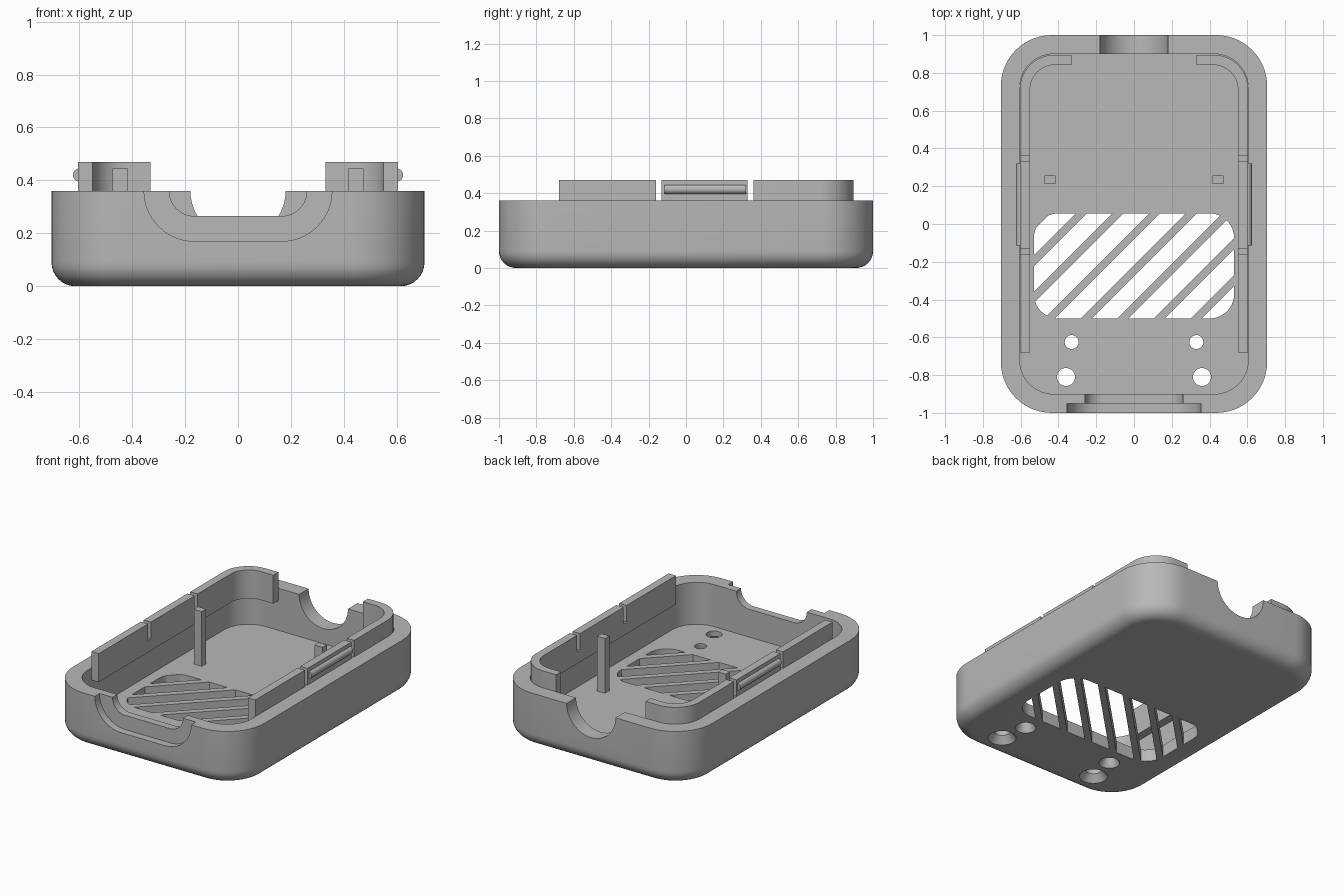
import bpy, bmesh
from math import sin, cos, pi, radians
from mathutils import Matrix

old = bpy.data.objects.get("Cube")
if old:
    bpy.data.objects.remove(old, do_unlink=True)

grey = bpy.data.materials.new("plain_grey")
grey.use_nodes = True
colour = (0.48, 0.48, 0.48, 1)
grey.diffuse_color = colour
grey.node_tree.nodes["Principled BSDF"].inputs["Base Color"].default_value = colour

TOP, FLOOR, LIP_TOP, LIP_LOW = 0.36, 0.08, 0.47, 0.28


def rounded(hx, hy, r, cx=0, cy=0, seg=14):
    """Outline of a rounded rectangle; r equal to both halves gives a circle."""
    pts = []
    for i, (sx, sy) in enumerate([(1, 1), (-1, 1), (-1, -1), (1, -1)]):
        for k in range(seg + 1):
            a = (i + k / seg) * pi / 2
            pts.append((cx + sx * (hx - r) + r * cos(a),
                        cy + sy * (hy - r) + r * sin(a)))
    return pts


def loft(name, layers, matrix=None):
    """Closed solid through a stack of (outline, z) layers."""
    bm = bmesh.new()
    rings = [[bm.verts.new((x, y, z)) for x, y in pts] for pts, z in layers]
    n = len(rings[0])
    for a, b in zip(rings, rings[1:]):
        for i in range(n):
            j = (i + 1) % n
            bm.faces.new((a[i], a[j], b[j], b[i]))
    bm.faces.new(rings[0][::-1])
    bm.faces.new(rings[-1])
    bmesh.ops.remove_doubles(bm, verts=bm.verts, dist=1e-5)
    bmesh.ops.recalc_face_normals(bm, faces=bm.faces)
    if matrix:
        bm.transform(matrix)
    return finish(name, bm)


def boxes(name, items):
    """One mesh of boxes, each (centre, size, turn about z)."""
    bm = bmesh.new()
    for centre, size, turn in items:
        m = Matrix.Translation(centre) @ Matrix.Rotation(turn, 4, 'Z')
        bmesh.ops.create_cube(bm, size=1, matrix=m @ Matrix.Diagonal((*size, 1)))
    return finish(name, bm)


def finish(name, bm):
    me = bpy.data.meshes.new(name)
    bm.to_mesh(me)
    bm.free()
    me.materials.append(grey)
    ob = bpy.data.objects.new(name, me)
    bpy.context.collection.objects.link(ob)
    return ob


def activate(ob):
    bpy.ops.object.select_all(action='DESELECT')
    ob.select_set(True)
    bpy.context.view_layer.objects.active = ob


def carve(ob, cutter, mode='DIFFERENCE'):
    mod = ob.modifiers.new("cut", 'BOOLEAN')
    mod.operation, mod.solver, mod.object = mode, 'EXACT', cutter
    activate(ob)
    bpy.ops.object.modifier_apply(modifier=mod.name)
    bpy.data.objects.remove(cutter, do_unlink=True)


def smooth(ob):
    activate(ob)
    bpy.ops.object.shade_smooth_by_angle(angle=radians(30))


# Tray body with a rounded bottom edge
fillet, layers = 0.09, []
for k in range(9):
    a = k / 8 * pi / 2
    inset = fillet * (1 - sin(a))
    layers.append((rounded(0.705 - inset, 1 - inset, 0.27 - inset),
                   fillet * (1 - cos(a))))
layers.append((rounded(0.705, 1, 0.27), TOP))
body = loft("tray_body", layers)

# Hollow inside
cavity = rounded(0.605, 0.9, 0.18)
carve(body, loft("cavity_cutter", [(cavity, FLOOR), (cavity, 0.6)]))

# Cable notches: half round at the back, stepped and wide at the front
stand = Matrix.Rotation(pi / 2, 4, 'X')
for half, r, y0, y1 in [(0.18, 0.18, 0.85, 1.1),
                        (0.26, 0.095, -0.97, -0.85),
                        (0.355, 0.19, -1.1, -0.95)]:
    outline = rounded(half, r, r, 0, TOP)
    carve(body, loft("notch_cutter", [(outline, -y1), (outline, -y0)], stand))

# Countersunk screw holes
for side in (-1, 1):
    for x, y, r, wide in [(0.33, -0.625, 0.037, 0.063), (0.36, -0.81, 0.048, 0.085)]:
        steps = [(wide, -0.01), (wide, 0), (r, 0.045), (r, 0.15)]
        carve(body, loft("hole_cutter",
                         [(rounded(q, q, q, side * x, y, 8), z) for q, z in steps]))

# Vent opening with diagonal slats
vent = rounded(0.53, 0.278, 0.13, 0, -0.222)
carve(body, loft("vent_cutter", [(vent, -0.1), (vent, 0.2)]))
smooth(body)
slats = boxes("vent_slats", [
    (((c - 0.222) / 2, (-c - 0.222) / 2, FLOOR / 2), (2, 0.041, FLOOR), pi / 4)
    for c in [-0.335 + 0.194 * k for k in range(-1, 7)]])
carve(slats, loft("slat_trim", [(vent, -0.1), (vent, 0.2)]), 'INTERSECT')

# Raised lip, open at the front and the middle of the back
outer, inner = rounded(0.604, 0.895, 0.18), rounded(0.55, 0.842, 0.13)
lip = loft("raised_lip", [(outer, LIP_LOW), (outer, LIP_TOP)])
carve(lip, loft("lip_cutter", [(inner, 0.1), (inner, 0.6)]))
carve(lip, boxes("lip_trim", [((0, -0.94, 0.4), (2, 0.52, 1), 0),
                              ((0, 0.9, 0.4), (0.66, 0.4, 1), 0),
                              ((0, 0.345, 0.48), (2, 0.03, 0.24), 0),
                              ((0, -0.145, 0.48), (2, 0.03, 0.24), 0)]))
smooth(lip)

# Snap beads and inner support posts on both sides
for side, label in [(1, "left"), (-1, "right")]:
    bead_outline = rounded(0.025, 0.025, 0.025, side * 0.599, 0.42, 6)
    smooth(loft(label + "_snap_bead", [(bead_outline, -0.32), (bead_outline, 0.115)], stand))
    boxes(label + "_support_post",
          [((side * 0.445, 0.235, 0.26), (0.058, 0.045, 0.37), 0)])
